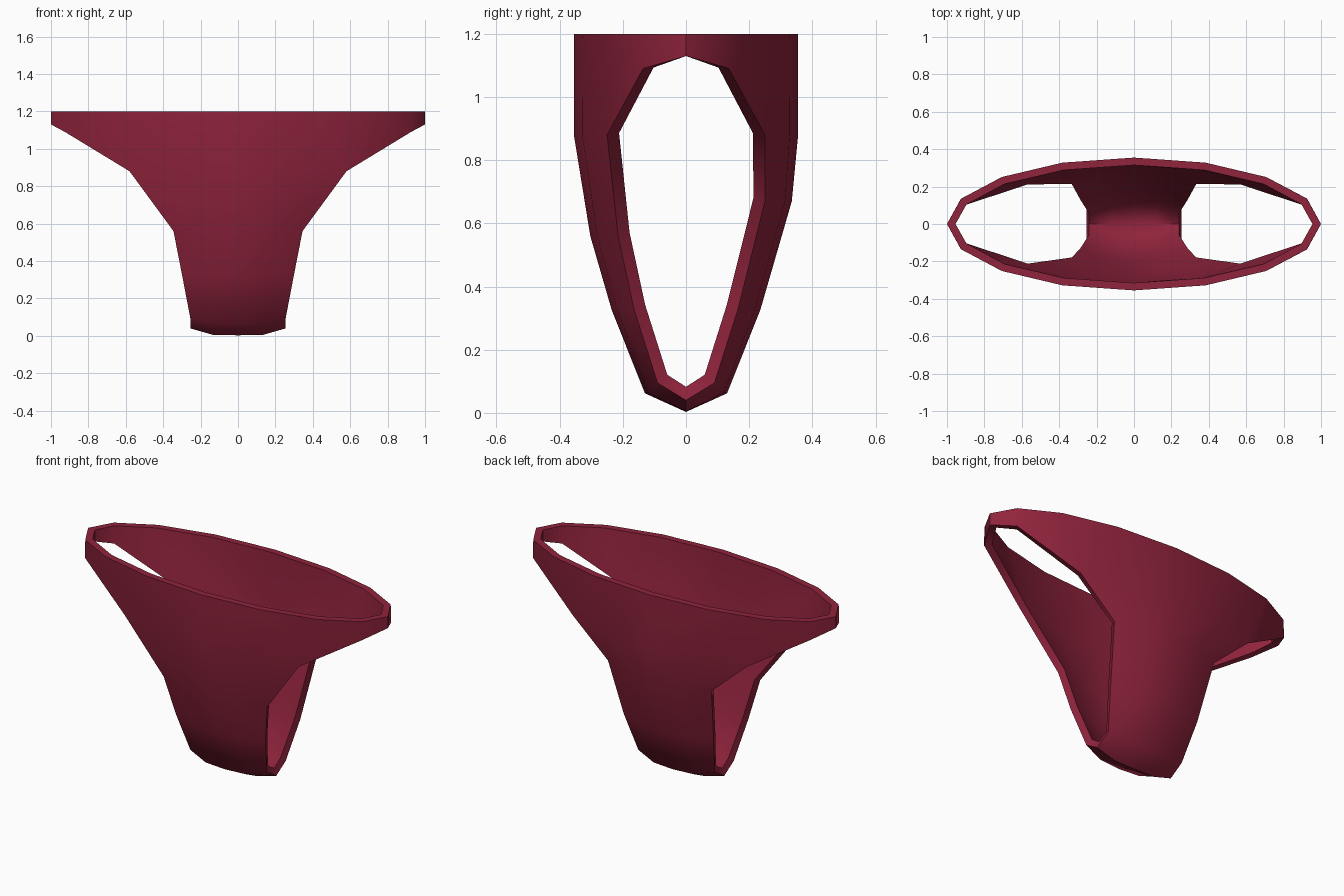
import bpy, bmesh, math

if "Cube" in bpy.data.objects:
    bpy.data.objects.remove(bpy.data.objects["Cube"])

# Half-panel rows: (centre y, centre z, edge x, edge y, edge z), all y positive
FRONT = [(0.355, 0.88, 0.58, 0.25, 0.88), (0.303, 0.56, 0.345, 0.215, 0.56),
         (0.235, 0.325, 0.30, 0.165, 0.33), (0.13, 0.062, 0.255, 0.09, 0.095)]
BACK = [(0.355, 0.88, 0.58, 0.25, 0.88), (0.335, 0.67, 0.345, 0.25, 0.67),
        (0.235, 0.325, 0.30, 0.165, 0.33), (0.13, 0.062, 0.255, 0.09, 0.095)]
CROTCH = (0.0, 0.003, 0.255, 0.0, 0.04)


def row_points(row, sign):
    """Five points across a panel row, curving towards its leg edges."""
    cy, cz, ex, ey, ez = row
    mx, my, mz = ex * 0.52, cy + (ey - cy) * 0.25, cz + (ez - cz) * 0.05
    return [(-ex, sign * ey, ez), (-mx, sign * my, mz), (0, sign * cy, cz),
            (mx, sign * my, mz), (ex, sign * ey, ez)]


bm = bmesh.new()


def quad_strip(a, b):
    for i in range(len(a) - 1):
        bm.faces.new((a[i], a[i + 1], b[i + 1], b[i]))


# Sixteen-sided waist
waist = [bm.verts.new((math.cos(k * math.pi / 8), 0.355 * math.sin(k * math.pi / 8), 1.2))
         for k in range(16)]
hips = [bm.verts.new((s, 0, 1.13)) for s in (-1, 1)]
crotch = [bm.verts.new(p) for p in row_points(CROTCH, 1)]

# Front and back panels, joined at the hips and the crotch
for sign, rows in ((-1, FRONT), (1, BACK)):
    top = [waist[(8 - sign * k) % 16] for k in range(9)]
    corners = [bm.verts.new((s * 0.925, sign * 0.136, 1.09)) for s in (-1, 1)]
    grid = [[bm.verts.new(p) for p in row_points(r, sign)] for r in rows]
    quad_strip(top, [hips[0], corners[0]] + grid[0] + [corners[1], hips[1]])
    for a, b in zip(grid, grid[1:] + [crotch]):
        quad_strip(a, b)

# Outward normals
bmesh.ops.recalc_face_normals(bm, faces=bm.faces)
bm.normal_update()
if sum(f.normal.y * f.calc_center_median().y for f in bm.faces) < 0:
    bmesh.ops.reverse_faces(bm, faces=bm.faces)

mesh = bpy.data.meshes.new("briefs")
bm.to_mesh(mesh)
bm.free()
briefs = bpy.data.objects.new("briefs", mesh)
bpy.context.collection.objects.link(briefs)

# Cloth thickness, added inwards
solid = briefs.modifiers.new("thickness", 'SOLIDIFY')
solid.thickness = 0.04
solid.offset = -1
solid.use_even_offset = True
bpy.context.view_layer.objects.active = briefs
briefs.select_set(True)
bpy.ops.object.modifier_apply(modifier=solid.name)

# Level the waist rim
for v in briefs.data.vertices:
    if v.co.z > 1.15:
        v.co.z = 1.2
bpy.ops.object.shade_smooth_by_angle(angle=math.radians(50))

mat = bpy.data.materials.new("dark_red_cloth")
mat.diffuse_color = (0.28, 0.017, 0.045, 1)
mat.use_nodes = True
mat.node_tree.nodes["Principled BSDF"].inputs["Base Color"].default_value = mat.diffuse_color
briefs.data.materials.append(mat)
